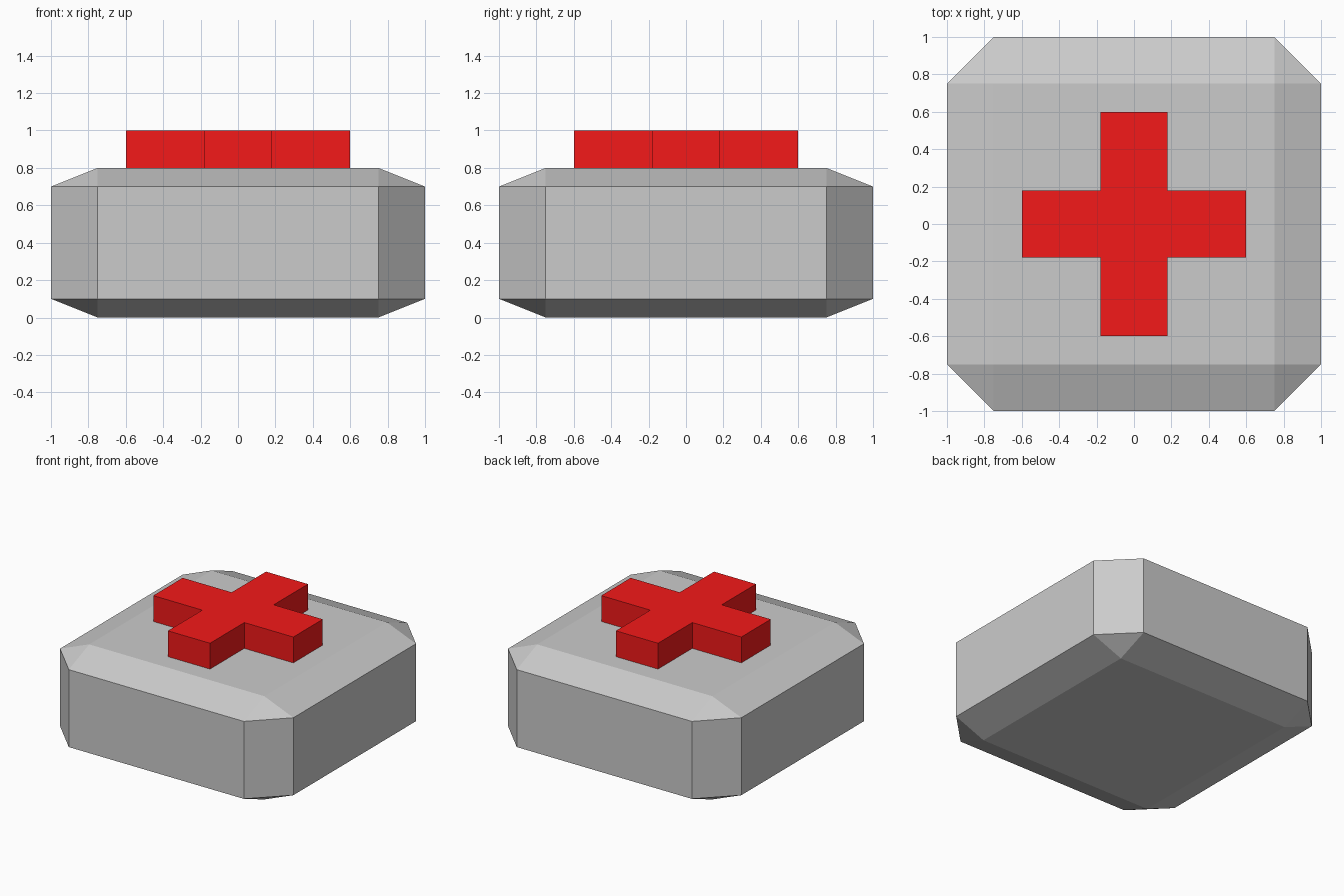
import bpy, bmesh, math

if "Cube" in bpy.data.objects:
    bpy.data.objects.remove(bpy.data.objects["Cube"])


def make_object(name, bm):
    bmesh.ops.recalc_face_normals(bm, faces=bm.faces)
    mesh = bpy.data.meshes.new(name)
    bm.to_mesh(mesh)
    bm.free()
    obj = bpy.data.objects.new(name, mesh)
    bpy.context.collection.objects.link(obj)
    return obj


# Chamfered case: hull of three box-like slabs, one per axis
OUTER, INNER = 1.0, 0.75
bm = bmesh.new()
for x, y, z0, z1 in ((OUTER, INNER, 0.1, 0.7),
                     (INNER, OUTER, 0.1, 0.7),
                     (INNER, INNER, 0.0, 0.8)):
    for sx in (-1, 1):
        for sy in (-1, 1):
            for z in (z0, z1):
                bm.verts.new((sx * x, sy * y, z))
bmesh.ops.convex_hull(bm, input=bm.verts)
bmesh.ops.dissolve_limit(bm, angle_limit=math.radians(1),
                         verts=bm.verts, edges=bm.edges)
make_object("case_body", bm)

# Raised cross: one arm profile turned four times, then extruded
ARM, HALF = 0.6, 0.18
profile = []
for i in range(4):
    c, s = ((1, 0), (0, 1), (-1, 0), (0, -1))[i]
    for x, y in ((ARM, -HALF), (ARM, HALF), (HALF, HALF)):
        profile.append((c * x - s * y, s * x + c * y, 0.8))
bm = bmesh.new()
base = bm.faces.new([bm.verts.new(p) for p in profile])
top = bmesh.ops.extrude_face_region(bm, geom=[base], use_keep_orig=True)
bmesh.ops.translate(bm, vec=(0, 0, 0.2),
                    verts=[v for v in top["geom"] if isinstance(v, bmesh.types.BMVert)])
cross = make_object("raised_cross", bm)

# Red finish
red = bpy.data.materials.new("red")
red.diffuse_color = (0.9, 0.01, 0.01, 1)
red.use_nodes = True
red.node_tree.nodes["Principled BSDF"].inputs["Base Color"].default_value = red.diffuse_color
cross.data.materials.append(red)
